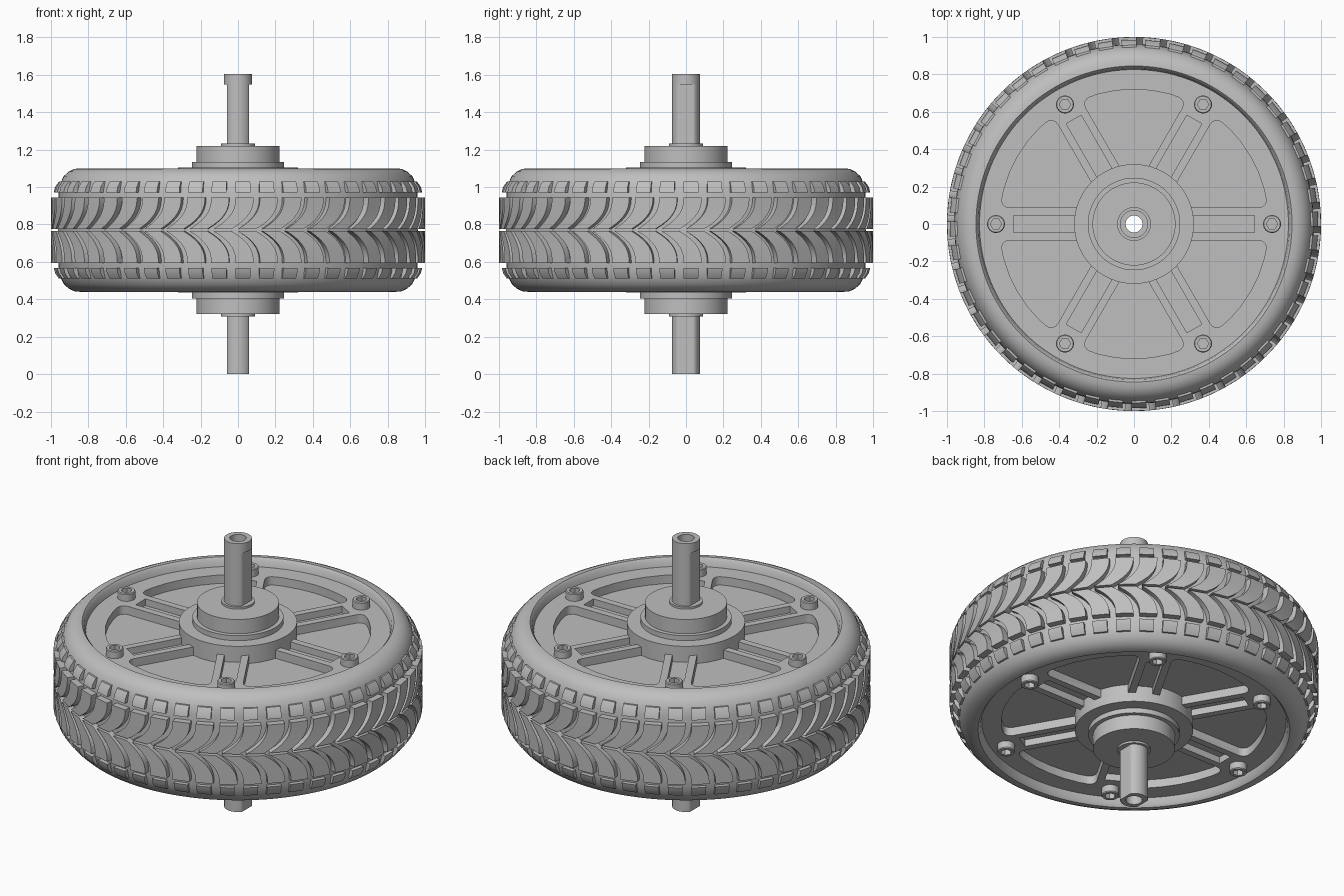
import bpy, bmesh, math
from math import pi, sin, cos, asin, radians

if "Cube" in bpy.data.objects:
    bpy.data.objects.remove(bpy.data.objects["Cube"], do_unlink=True)

MID = 0.77          # height of the wheel's middle plane
FACE = 1.05         # height of the upper disc face
LUGS = 48           # tread repeats around the tyre

grey = bpy.data.materials.new("plain_grey")
grey.use_nodes = True
grey.diffuse_color = (0.52, 0.52, 0.52, 1)
grey.node_tree.nodes["Principled BSDF"].inputs["Base Color"].default_value = (0.52, 0.52, 0.52, 1)


def flip(z, side):
    return z if side > 0 else 2 * MID - z


def finish(name, bm, smooth=True):
    bmesh.ops.recalc_face_normals(bm, faces=bm.faces)
    mesh = bpy.data.meshes.new(name)
    bm.to_mesh(mesh)
    bm.free()
    mesh.materials.append(grey)
    ob = bpy.data.objects.new(name, mesh)
    bpy.context.collection.objects.link(ob)
    if smooth:
        shade(ob)
    return ob


def shade(ob):
    bpy.ops.object.select_all(action='DESELECT')
    ob.select_set(True)
    bpy.context.view_layer.objects.active = ob
    bpy.ops.object.shade_smooth_by_angle(angle=radians(32))


def lathe(bm, profile, n, centre=(0, 0)):
    """Spin a closed profile of (radius, z); a radius may be a function of angle."""
    loops = []
    for r, z in profile:
        loop = []
        for i in range(n):
            a = 2 * pi * i / n
            d = r(a) if callable(r) else r
            loop.append(bm.verts.new((centre[0] + d * cos(a), centre[1] + d * sin(a), z)))
        loops.append(loop)
    for k, low in enumerate(loops):
        high = loops[(k + 1) % len(loops)]
        for i in range(n):
            j = (i + 1) % n
            bm.faces.new((low[i], low[j], high[j], high[i]))


def prism(bm, points, z0, z1, corners=(), radius=0.0):
    """Upright prism, with the listed corners rounded."""
    low = [bm.verts.new((x, y, z0)) for x, y in points]
    high = [bm.verts.new((x, y, z1)) for x, y in points]
    bm.faces.new(low[::-1])
    bm.faces.new(high)
    n = len(points)
    for i in range(n):
        j = (i + 1) % n
        bm.faces.new((low[i], low[j], high[j], high[i]))
    if corners:
        edges = [bm.edges.get((low[i], high[i])) for i in corners]
        bmesh.ops.bevel(bm, geom=edges, offset=radius, segments=4, profile=0.5, affect='EDGES')


def polar(r, a):
    return (r * cos(a), r * sin(a))


# Tyre carcass: rounded shoulders and a raised inner lip
half = [(0.82, 1.02), (0.832, 1.085), (0.845, 1.1), (0.875, 1.097), (0.905, 1.083),
        (0.932, 1.058), (0.95, 1.02), (0.959, 0.98), (0.962, 0.92)]
bm = bmesh.new()
lathe(bm, half + [(r, flip(z, -1)) for r, z in reversed(half)], 144)
finish("tyre", bm)


# Tread blocks: swept chevrons in the middle, short lugs on the shoulders
def block(bm, rows, inner=0.935):
    prev = None
    for z, r, a, b in rows:
        ring = [bm.verts.new((*polar(d, t), z)) for d, t in ((r, a), (r, b), (inner, b), (inner, a))]
        if prev:
            for i in range(4):
                j = (i + 1) % 4
                bm.faces.new((prev[i], prev[j], ring[j], ring[i]))
        else:
            bm.faces.new(ring[::-1])
        prev = ring
    bm.faces.new(prev)


pitch = 2 * pi / LUGS
chevrons, shoulders = bmesh.new(), bmesh.new()
for side in (1, -1):
    for k in range(LUGS):
        start = k * pitch
        rows = []
        for i in range(9):
            t = i / 8
            a = start + pitch * 0.9 * (1 - (1 - t) ** 2.5)
            rows.append((flip(MID + 0.006 + 0.169 * t, side), 1.0, a, a + pitch * 0.74))
        block(chevrons, rows)
        a = start + pitch * 0.9
        block(shoulders, [(flip(z, side), r, a, a + pitch * 0.62)
                          for z, r in ((0.972, 0.985), (1.0, 0.978), (1.03, 0.957))])
finish("tread_chevrons", chevrons)
finish("shoulder_lugs", shoulders)

# Wheel disc, with six pockets and six spoke slots cut into each face
bm = bmesh.new()
lathe(bm, [(0.06, flip(FACE, -1)), (0.838, flip(FACE, -1)), (0.838, FACE), (0.06, FACE)], 96)
disc = finish("wheel_disc", bm, False)

bm = bmesh.new()
for side in (1, -1):
    top = flip(FACE + 0.03, side)
    for k in range(6):
        spoke = k * pi / 3
        a0, a1 = spoke + asin(0.087 / 0.72), spoke + pi / 3 - asin(0.087 / 0.72)
        b0, b1 = spoke + asin(0.087 / 0.3), spoke + pi / 3 - asin(0.087 / 0.3)
        outline = [polar(0.72, a0 + (a1 - a0) * i / 6) for i in range(7)]
        outline += [polar(0.3, b1), polar(0.3, b0)]
        prism(bm, outline, flip(FACE - 0.05, side), top, (0, 6), 0.05)
        c, s = cos(spoke), sin(spoke)
        slot = [(x * c - y * s, x * s + y * c)
                for x, y in ((0.295, -0.046), (0.645, -0.046), (0.645, 0.046), (0.295, 0.046))]
        prism(bm, slot, flip(FACE - 0.04, side), top)
cutter = finish("disc_cutter", bm, False)
cutter.hide_render = True
mod = disc.modifiers.new("cut", 'BOOLEAN')
mod.operation = 'DIFFERENCE'
mod.solver = 'EXACT'
mod.object = cutter
graph = bpy.context.evaluated_depsgraph_get()
cut_mesh = bpy.data.meshes.new_from_object(disc.evaluated_get(graph))
disc.modifiers.clear()
disc.data = cut_mesh
bpy.data.objects.remove(cutter, do_unlink=True)
shade(disc)

# Hub on both sides: wide flange, step and bearing boss
for side, label in ((1, "upper"), (-1, "lower")):
    steps = [(0.06, 0.98), (0.32, 0.98), (0.32, 1.105), (0.247, 1.105), (0.247, 1.135),
             (0.222, 1.135), (0.222, 1.22), (0.09, 1.22), (0.09, 1.232), (0.06, 1.232)]
    bm = bmesh.new()
    lathe(bm, [(r, flip(z, side)) for r, z in steps], 64)
    finish(label + "_hub", bm)

    # Bolts with hexagonal sockets
    def socket(a):
        return 0.03 * cos(pi / 6) / cos(a % (pi / 3) - pi / 6)

    bm = bmesh.new()
    for k in range(6):
        spot = polar(0.738, k * pi / 3)
        lathe(bm, [(r, flip(z, side)) for r, z in
                   ((0.048, 1.04), (0.048, 1.09), (0.044, 1.095), (socket, 1.095), (socket, 1.04))],
              24, spot)
    finish(label + "_bolts", bm)


# Hollow axle with two flats, left round at its top end
def flats(a):
    return min(0.075, 0.06 / max(abs(cos(a)), 0.001))


bm = bmesh.new()
lathe(bm, [(0.045, 0.0), (flats, 0.0), (flats, 1.548), (0.075, 1.549), (0.075, 1.605), (0.045, 1.605)], 64)
finish("axle", bm)
